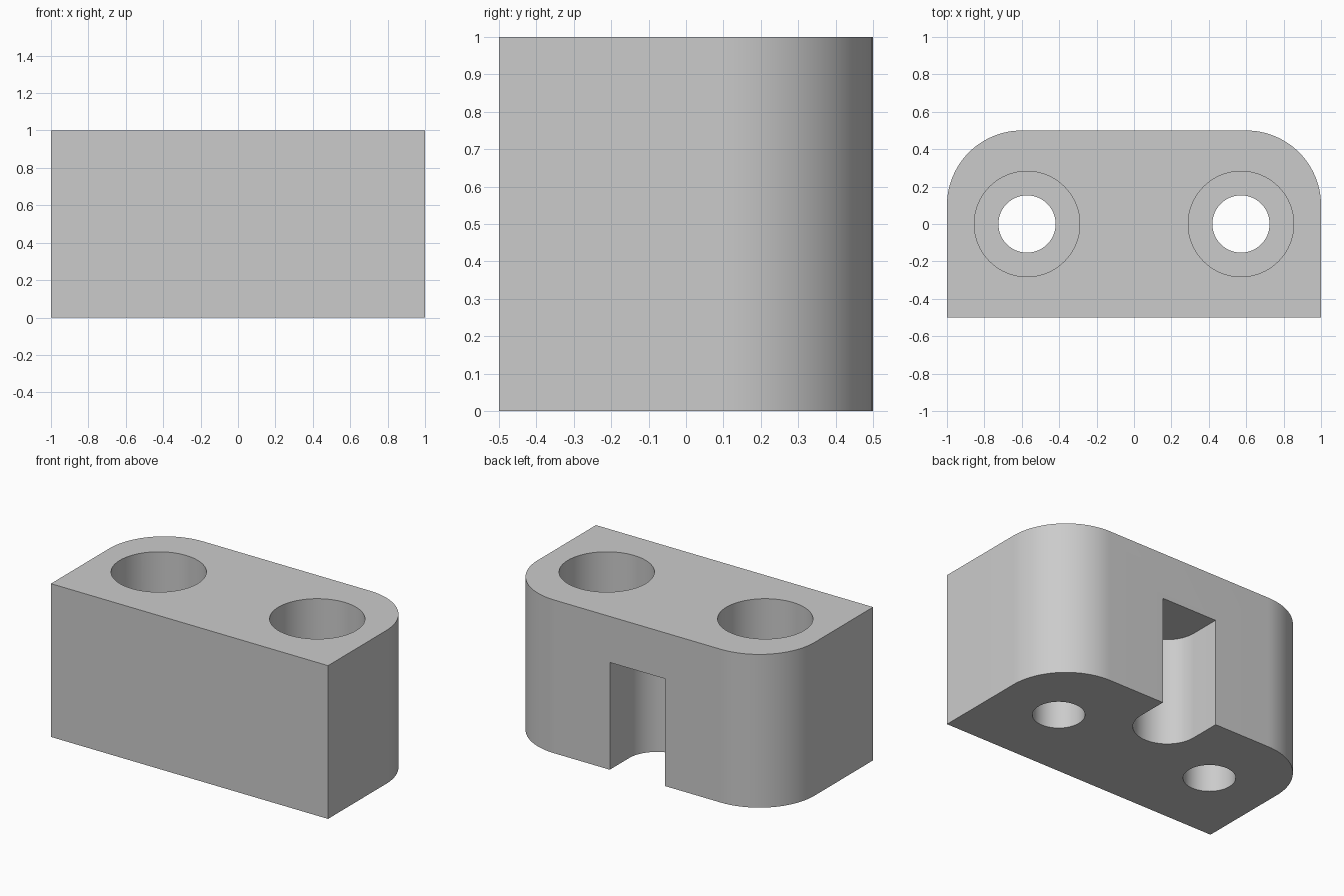
import bpy
import bmesh
from math import pi, cos, sin, radians

HOLE_X = 0.572
CORNER = 0.4
SLOT = 0.2

cube = bpy.data.objects.get("Cube")
if cube:
    bpy.data.objects.remove(cube, do_unlink=True)

grey = bpy.data.materials.new("light_grey")
grey.use_nodes = True
colour = (0.6, 0.6, 0.6, 1)
grey.diffuse_color = colour
grey.node_tree.nodes["Principled BSDF"].inputs["Base Color"].default_value = colour


def arc(cx, cy, r, start, end, steps):
    """Points along an arc, angles in radians."""
    angles = [start + (end - start) * i / steps for i in range(steps + 1)]
    return [(cx + r * cos(a), cy + r * sin(a)) for a in angles]


def prism(name, outline, bottom, top):
    """Extrude a closed xy outline between two heights."""
    bm = bmesh.new()
    base = bm.faces.new([bm.verts.new((x, y, bottom)) for x, y in outline])
    result = bmesh.ops.extrude_face_region(bm, geom=[base])
    moved = [v for v in result["geom"] if isinstance(v, bmesh.types.BMVert)]
    bmesh.ops.translate(bm, verts=moved, vec=(0, 0, top - bottom))
    bmesh.ops.recalc_face_normals(bm, faces=bm.faces)
    mesh = bpy.data.meshes.new(name)
    bm.to_mesh(mesh)
    bm.free()
    mesh.materials.append(grey)
    obj = bpy.data.objects.new(name, mesh)
    bpy.context.collection.objects.link(obj)
    return obj


def cut(target, cutter):
    """Subtract the cutter from the target and discard it."""
    cutter.hide_render = True
    bpy.context.view_layer.objects.active = target
    mod = target.modifiers.new("cut", "BOOLEAN")
    mod.operation = "DIFFERENCE"
    mod.solver = "EXACT"
    mod.object = cutter
    bpy.ops.object.modifier_apply(modifier=mod.name)
    bpy.data.objects.remove(cutter, do_unlink=True)


# Block with two rounded back corners
outline = [(-1, -0.5), (1, -0.5)]
outline += arc(1 - CORNER, 0.5 - CORNER, CORNER, 0, pi / 2, 24)
outline += arc(CORNER - 1, 0.5 - CORNER, CORNER, pi / 2, pi, 24)
block = prism("mounting_block", outline, 0, 1)

# Stepped screw holes: narrow through hole, wide counterbore from the top
for x in (-HOLE_X, HOLE_X):
    for name, radius, bottom in (("through_hole", 0.153, -0.1),
                                 ("counterbore", 0.282, 0.5)):
        circle = arc(x, 0, radius, 0, 2 * pi, 64)[:-1]
        cut(block, prism(name, circle, bottom, 1.1))

# Round-ended slot in the back, open at the bottom
slot = [(SLOT, 0.6), (-SLOT, 0.6)] + arc(0, 0.3, SLOT, pi, 2 * pi, 32)
cut(block, prism("back_slot", slot, -0.1, 0.7))

# Smooth curved walls, keep the rims crisp
bpy.ops.object.select_all(action="DESELECT")
block.select_set(True)
bpy.context.view_layer.objects.active = block
bpy.ops.object.shade_smooth_by_angle(angle=radians(30))
